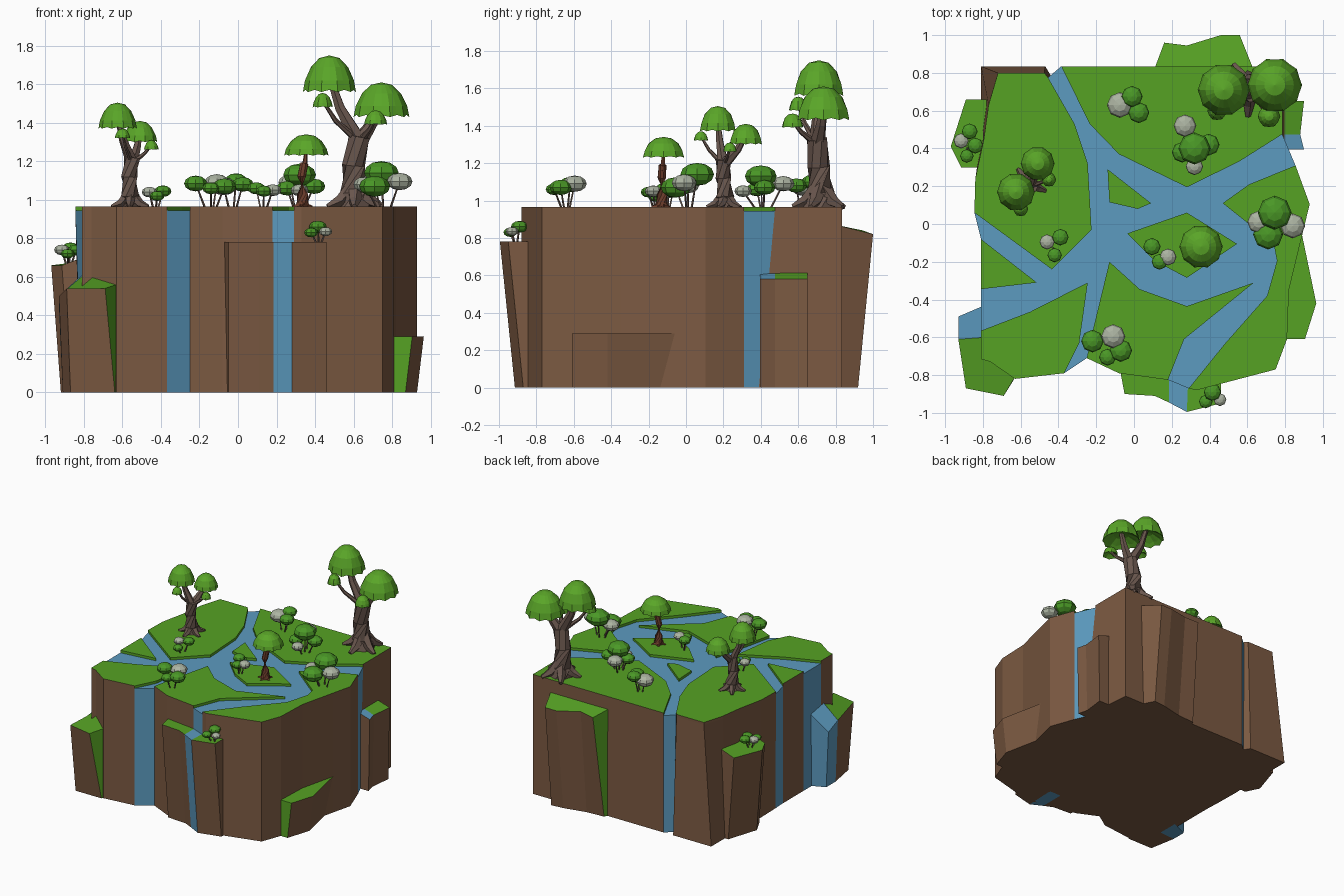
import bpy, bmesh, math
from mathutils import Vector

if "Cube" in bpy.data.objects:
    bpy.data.objects.remove(bpy.data.objects["Cube"])


def material(name, r, g, b):
    m = bpy.data.materials.new(name)
    lin = [((c / 255 + 0.055) / 1.055) ** 2.4 for c in (r, g, b)]
    m.diffuse_color = (*lin, 1)
    m.use_nodes = True
    m.node_tree.nodes["Principled BSDF"].inputs["Base Color"].default_value = m.diffuse_color
    return m


ROCK = material("brown rock", 124, 90, 66)
GRASS = material("grass green", 86, 162, 36)
WATER = material("river blue", 92, 155, 192)
BARK = material("grey brown bark", 106, 87, 78)
RED_BARK = material("red brown bark", 110, 62, 44)
CANOPY = material("canopy green", 90, 166, 40)
LEAF = material("bush green", 74, 152, 38)
PALE = material("pale grey green", 172, 180, 162)


def finish(name, bm, mats):
    bmesh.ops.recalc_face_normals(bm, faces=bm.faces)
    me = bpy.data.meshes.new(name)
    bm.to_mesh(me)
    bm.free()
    for m in mats:
        me.materials.append(m)
    ob = bpy.data.objects.new(name, me)
    bpy.context.collection.objects.link(ob)
    return ob


def prism(name, top, bottom, mats, special=()):
    """mats = (side, cap, special side); special = indices of odd side faces."""
    bm = bmesh.new()
    t = [bm.verts.new(p) for p in top]
    b = [bm.verts.new(p) for p in bottom]
    n = len(t)
    bm.faces.new(t).material_index = 1
    bm.faces.new(b[::-1])
    for i in range(n):
        j = (i + 1) % n
        f = bm.faces.new((b[i], b[j], t[j], t[i]))
        f.material_index = 2 if i in special else 0
    return finish(name, bm, mats)


# ---- main rock block: outline counter-clockwise, waterfalls are outline edges
BED, TOP = 0.945, 0.965
OUT = [(-.81, -.565), (-.81, -.715), (-.76, -.73), (-.63, -.82), (-.37, -.79),
       (-.25, -.71), (-.08, -.79), (.18, -.825), (.29, -.87), (.33, -.88),
       (.75, -.77), (.81, -.61), (.82, -.35), (.89, -.06), (.93, .105),
       (.855, .31), (.785, .475), (.785, .835), (-.385, .835), (-.455, .775),
       (-.475, .80), (-.72, .80), (-.77, .63), (-.795, .45), (-.84, .24),
       (-.845, .06), (-.81, -.08), (-.81, -.345)]
FOOT = {16: (.82, .39), 19: (-.44, .785), 20: (-.47, .835), 21: (-.81, .835),
        22: (-.81, .63), 23: (-.81, .45), 24: (-.82, .24), 25: (-.815, .02)}
prism("rock_block", [(x, y, BED) for x, y in OUT],
      [(*FOOT.get(i, p), 0) for i, p in enumerate(OUT)],
      (ROCK, WATER, WATER), (4, 7, 15, 18, 25, 27))


# ---- grass lands between the rivers: a run of the outline plus river banks
def land(name, first, last, banks):
    rim = OUT[first:last + 1] if first is not None else []
    pts = rim + banks
    prism(name, [(x, y, TOP) for x, y in pts], [(x, y, BED) for x, y in pts],
          (GRASS, GRASS, ROCK), range(len(rim) - 1))


land("land_front_left", 0, 4, [(-.29, -.63), (-.245, -.31), (-.55, -.465)])
land("land_front", 5, 7, [(.265, -.61), (.635, -.31), (.28, -.435), (.03, -.345),
                          (-.13, -.20), (-.21, -.53)])
land("land_right", 8, 15, [(.61, .21), (.47, .11), (.74, -.105), (.757, -.195),
                           (.705, -.38), (.48, -.635)])
land("land_back", 16, 18, [(-.235, .53), (-.08, .37), (.28, .195), (.555, .33)])
land("land_left", 19, 25, [(-.435, -.24), (-.225, -.03), (-.245, .32), (-.315, .53)])
land("land_left_small", 26, 27, [(-.515, -.31)])
land("island_small", None, 0, [(-.14, .29), (-.13, .115), (.02, .08), (.09, .11)])
land("island_large", None, 0, [(-.035, -.05), (.11, -.195), (.28, -.285),
                               (.545, -.105), (.28, .06)])


# ---- ledges on the cliffs, leaning in towards the foot
def ledge(name, top, lean, cap=GRASS, side=ROCK, special=()):
    prism(name, top, [(x + lean[0], y + lean[1], 0) for x, y, z in top],
          (side, cap, GRASS), special)


ledge("front_ledge_left", [(-.08, -.74, .78), (-.05, -.90, .78), (.11, -.91, .78),
                           (.185, -.945, .78), (.185, -.74, .78)], (0, .08))
ledge("front_ledge_water", [(.185, -.74, .78), (.185, -.945, .78), (.28, -.995, .78),
                            (.29, -.74, .78)], (0, .08), WATER, WATER)
ledge("front_ledge_right", [(.29, -.74, .78), (.28, -.995, .78), (.46, -.95, .78),
                            (.46, -.74, .78)], (0, .08))
ledge("corner_ledge_water", [(-.79, -.43, .60), (-.93, -.49, .45), (-.93, -.61, .50),
                             (-.79, -.60, .63)], (.02, 0), WATER, WATER)
prism("corner_ledge",
      [(-.79, -.60, .62), (-.93, -.61, .50), (-.89, -.87, .54), (-.69, -.91, .54),
       (-.63, -.81, .56), (-.76, -.72, .60)],
      [(-.79, -.60, 0), (-.91, -.61, 0), (-.87, -.83, 0), (-.64, -.83, 0),
       (-.63, -.80, 0), (-.76, -.72, 0)], (ROCK, GRASS, GRASS), (3,))
ledge("left_ledge", [(-.78, .66, .71), (-.89, .66, .67), (-.97, .41, .66),
                     (-.915, .30, .66), (-.78, .30, .71)], (.05, 0))
prism("back_ledge",
      [(.64, .80, .87), (.56, 1.0, .82), (.46, 1.0, .82), (.28, .945, .84),
       (.16, .96, .83), (.10, .80, .87)],
      [(.62, .80, 0), (.56, .92, 0), (.46, .91, 0), (.28, .87, 0),
       (.13, .86, 0), (.10, .80, 0)], (ROCK, GRASS, GRASS), (4,))
ledge("right_low_ledge", [(.80, -.06, .29), (.80, -.61, .29), (.905, -.61, .29),
                          (.965, -.42, .29), (.89, -.06, .29)], (-.035, 0),
      special=(1,))
ledge("right_ledge", [(.77, .475, .62), (.88, .475, .58), (.90, .65, .58),
                      (.77, .65, .62)], (-.01, 0))
ledge("right_ledge_water", [(.77, .395, .62), (.90, .395, .58), (.88, .475, .58),
                            (.77, .475, .62)], (-.01, 0), WATER)


# ---- plants
def tube(bm, path, radii, sides):
    pts = [Vector(p) for p in path]
    rings = []
    for i, p in enumerate(pts):
        d = pts[min(i + 1, len(pts) - 1)] - pts[max(i - 1, 0)]
        q = d.to_track_quat('Z', 'Y')
        ring = []
        for k in range(sides):
            a = math.tau * k / sides
            ring.append(bm.verts.new(p + q @ Vector((math.cos(a), math.sin(a), 0)) * radii[i]))
        rings.append(ring)
    for r, s in zip(rings, rings[1:]):
        for k in range(sides):
            m = (k + 1) % sides
            bm.faces.new((r[k], r[m], s[m], s[k]))
    bm.faces.new(rings[0][::-1])
    bm.faces.new(rings[-1])


def dome(name, x, y, z, r, h):
    """Umbrella canopy with scalloped rim and hollow underside."""
    bm = bmesh.new()
    n = 20 if r > .07 else 12
    rings = []
    for pr, pz in ((.38, .93), (.70, .68), (.92, .32), (1, 0), (.8, .12), (.4, .32)):
        ring = []
        for k in range(n):
            a, wob = math.tau * k / n, (.94 if k % 2 and pr > .75 else 1)
            lift = .06 if k % 2 and pz < .2 else 0
            ring.append(bm.verts.new((x + r * pr * wob * math.cos(a),
                                      y + r * pr * wob * math.sin(a), z + h * (pz + lift))))
        rings.append(ring)
    for s, t in zip(rings, rings[1:]):
        for k in range(n):
            m = (k + 1) % n
            bm.faces.new((s[k], s[m], t[m], t[k]))
    for ring, pz in ((rings[0], 1), (rings[-1], .4)):
        tip = bm.verts.new((x, y, z + h * pz))
        for k in range(n):
            bm.faces.new((ring[k], ring[(k + 1) % n], tip))
    finish(name, bm, [CANOPY])


def tree(name, trunk, radii, crowns, bark, root):
    bm = bmesh.new()
    tube(bm, trunk, radii, 8)
    bx, by, bz = trunk[0]
    for k in range(5):  # spreading roots
        a = math.tau * k / 5 + .9
        c, s = math.cos(a), math.sin(a)
        tube(bm, [(bx, by, bz + root * .9), (bx + c * root * .55, by + s * root * .55, bz + root * .3),
                  (bx + c * root, by + s * root, bz + .015)], (root * .3, root * .22, root * .1), 5)
    fork = Vector(trunk[-1])
    for i, (x, y, z, r, h) in enumerate(crowns):
        end = Vector((x, y, z + h * .45))
        mid = fork.lerp(end, .5) + Vector(((x - fork.x) * .15, (y - fork.y) * .15, -.01))
        w = radii[-1] * (.75 if r > .07 else .35)
        tube(bm, [fork - Vector((0, 0, .03)), mid, end], (w, w * .65, w * .4), 6)
        dome(f"{name}_canopy_{i + 1}", x, y, z, r, h)
    finish(name + "_trunk", bm, [bark])


tree("left_tree", [(-.56, .21, .95), (-.56, .21, 1.02), (-.565, .20, 1.12), (-.55, .20, 1.22)],
     (.07, .052, .042, .042),
     [(-.625, .17, 1.37, .10, .135), (-.51, .32, 1.30, .09, .11),
      (-.45, .235, 1.26, .038, .05), (-.60, .08, 1.32, .04, .05)], BARK, .10)
tree("big_tree", [(.61, .72, .95), (.605, .72, 1.04), (.60, .71, 1.18), (.63, .70, 1.33)],
     (.10, .075, .06, .058),
     [(.475, .71, 1.56, .138, .19), (.745, .735, 1.43, .145, .18),
      (.44, .60, 1.48, .052, .075), (.715, .57, 1.39, .06, .075)], BARK, .15)
tree("island_tree", [(.335, -.13, .95), (.335, -.13, 1.03), (.33, -.13, 1.12), (.345, -.125, 1.19)],
     (.04, .028, .023, .022), [(.355, -.12, 1.23, .115, .11)], RED_BARK, .055)


def bush(name, base, blobs):
    """Each blob: x, y, z, radius, 1 when pale."""
    stems, leaves = bmesh.new(), bmesh.new()
    for x, y, z, r, pale in blobs:
        foot = Vector(base).lerp(Vector((x, y, base[2])), .4)
        tube(stems, [foot, (x, y, z)], (.006, .004), 4)
        made = bmesh.ops.create_uvsphere(leaves, u_segments=8, v_segments=6, radius=r)
        for v in made["verts"]:
            v.co = (v.co.x + x, v.co.y + y, v.co.z * .68 + z)
            for f in v.link_faces:
                f.material_index = pale
    finish(name + "_stems", stems, [BARK])
    finish(name + "_leaves", leaves, [LEAF, PALE])


bush("back_bush", (-.03, .62, .96), [(-.01, .675, 1.10, .056, 0), (.025, .59, 1.08, .056, 0),
                                    (-.075, .63, 1.07, .068, 1)])
bush("centre_back_bush", (.31, .41, .96),
     [(.32, .40, 1.13, .085, 0), (.395, .42, 1.07, .058, 0), (.255, .38, 1.06, .055, 0),
      (.27, .52, 1.09, .06, 1), (.32, .305, 1.05, .046, 1)])
bush("right_bush", (.76, .01, .96), [(.745, .06, 1.14, .09, 0), (.71, -.055, 1.07, .08, 0),
                                    (.66, .01, 1.08, .06, 1), (.84, -.01, 1.095, .066, 1)])
bush("left_bush", (-.43, -.10, .96), [(-.39, -.07, 1.045, .044, 0), (-.42, -.165, 1.02, .038, 0),
                                     (-.46, -.095, 1.04, .04, 1)])
bush("front_bush", (-.14, -.64, .96), [(-.22, -.62, 1.085, .06, 0), (-.07, -.67, 1.07, .06, 0),
                                      (-.14, -.705, 1.06, .045, 0), (-.11, -.595, 1.09, .064, 1)])
bush("island_bush", (.13, -.16, .96), [(.095, -.12, 1.06, .046, 0), (.135, -.20, 1.045, .042, 0),
                                      (.18, -.175, 1.05, .045, 1)])
bush("left_ledge_bush", (-.88, .43, .67), [(-.87, .49, .75, .042, 0), (-.84, .415, .74, .042, 0),
                                          (-.885, .36, .72, .036, 0), (-.915, .44, .74, .04, 1)])
bush("front_ledge_bush", (.42, -.91, .78), [(.415, -.89, .86, .046, 0), (.38, -.94, .83, .036, 0),
                                           (.455, -.93, .835, .034, 1)])
